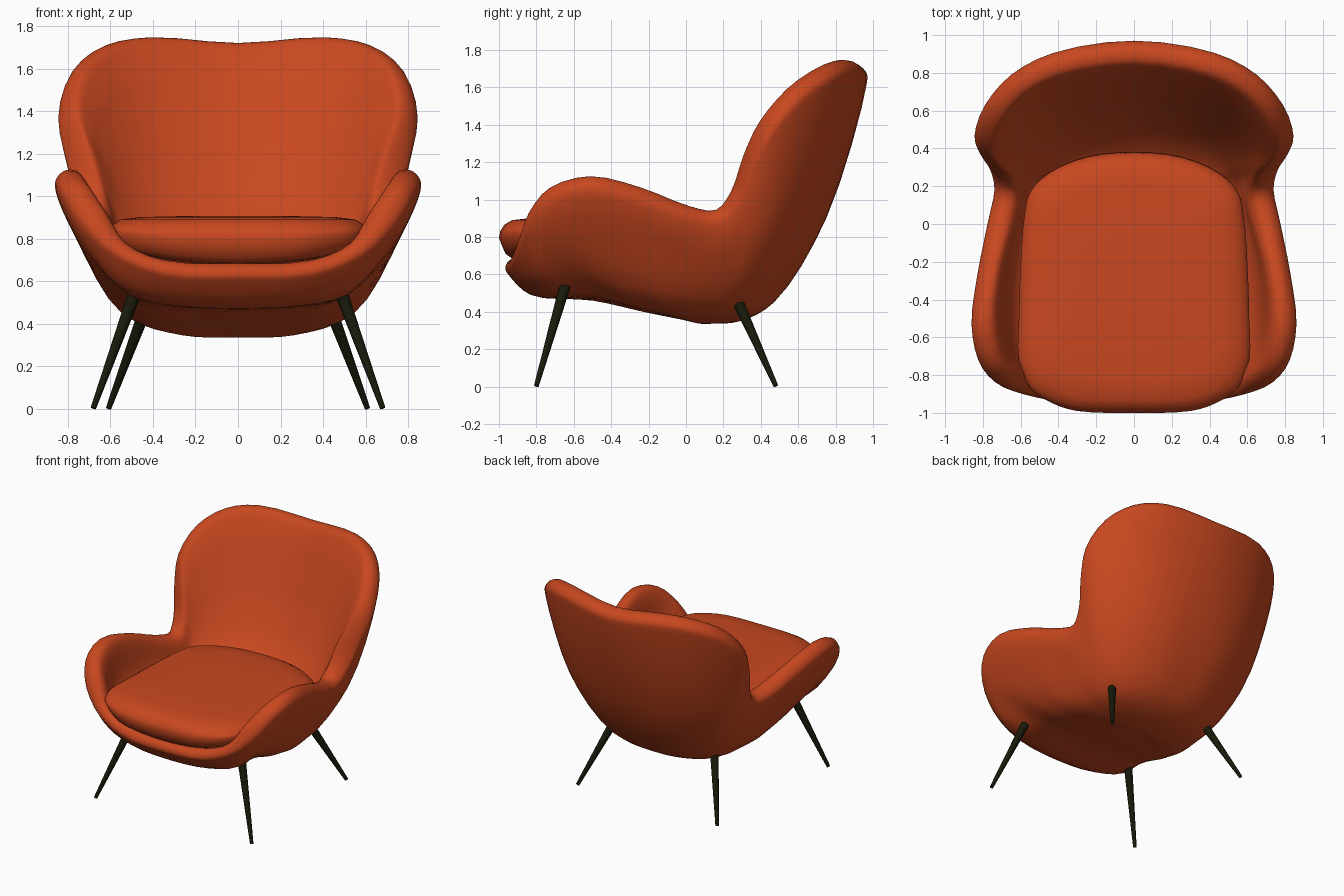
import bpy, bmesh, math
from mathutils import Vector as V

if "Cube" in bpy.data.objects:
    bpy.data.objects.remove(bpy.data.objects["Cube"])


def material(name, rgb):
    m = bpy.data.materials.new(name)
    m.diffuse_color = (*rgb, 1)
    m.use_nodes = True
    m.node_tree.nodes["Principled BSDF"].inputs["Base Color"].default_value = m.diffuse_color
    return m


FABRIC = material("burnt_orange_fabric", (0.58, 0.064, 0.014))
WOOD = material("dark_wood", (0.009, 0.010, 0.003))


def spline(pts, steps, closed=False):
    """Smooth centripetal curve passing through every point."""
    n, out = len(pts), []
    for i in range(n if closed else n - 1):
        if closed:
            a, b, c, d = (pts[(i + k) % n] for k in (-1, 0, 1, 2))
        else:
            b, c = pts[i], pts[i + 1]
            a = pts[i - 1] if i else 2 * b - c
            d = pts[i + 2] if i + 2 < n else 2 * c - b
        k1, k2, k3 = (max((q - p).length, 1e-4) ** 0.5 for p, q in ((a, b), (b, c), (c, d)))
        m1 = ((b - a) / k1 - (c - a) / (k1 + k2) + (c - b) / k2) * k2
        m2 = ((c - b) / k2 - (d - b) / (k2 + k3) + (d - c) / k3) * k2
        for s in range(steps):
            t = s / steps
            out.append(b + m1 * t + (3 * (c - b) - 2 * m1 - m2) * t * t
                       + (2 * (b - c) + m1 + m2) * t ** 3)
    if not closed:
        out.append(pts[-1].copy())
    return out


def mirrored(half):
    """Complete a front-to-back half outline into a closed loop."""
    half = [V(p) for p in half]
    return half + [V((-p.x, *p[1:])) for p in half[-2:0:-1]]


def skin(name, rings, start, end, mat):
    """Join closed rings with quads and close both ends with a fan."""
    bm = bmesh.new()
    rows = [[bm.verts.new(p) for p in r] for r in rings]
    n = len(rows[0])
    for a, b in zip(rows, rows[1:]):
        for i in range(n):
            j = (i + 1) % n
            bm.faces.new((a[i], a[j], b[j], b[i]))
    for row, p in ((rows[0], start), (rows[-1], end)):
        c = bm.verts.new(p)
        for i in range(n):
            bm.faces.new((row[i], row[(i + 1) % n], c))
    bmesh.ops.recalc_face_normals(bm, faces=bm.faces)
    me = bpy.data.meshes.new(name)
    bm.to_mesh(me)
    bm.free()
    ob = bpy.data.objects.new(name, me)
    bpy.context.collection.objects.link(ob)
    me.materials.append(mat)
    for f in me.polygons:
        f.use_smooth = True
    return ob


# Shell guide lines, each from front centre round one side to back centre
RIM = [(0, -.955, .665), (.35, -.935, .68), (.56, -.895, .77), (.69, -.84, .93),
       (.775, -.73, 1.06), (.815, -.52, 1.12), (.785, -.25, 1.06), (.725, .02, .96),
       (.695, .17, .94), (.72, .265, 1.05), (.775, .34, 1.25), (.815, .43, 1.42),
       (.765, .59, 1.60), (.63, .75, 1.705), (.42, .86, 1.742), (0, .925, 1.715)]
BELLY = [(0, -.83, .49), (.32, -.81, .505), (.55, -.78, .57), (.69, -.73, .72),
         (.755, -.62, .80), (.77, -.48, .82), (.75, -.25, .78), (.71, 0, .72),
         (.69, .17, .70), (.68, .27, .72), (.69, .37, .78), (.67, .48, .86),
         (.59, .59, .92), (.45, .68, .92), (.25, .735, .90), (0, .75, .90)]
UNDER = [(0, -.5, .46), (.2, -.48, .465), (.35, -.45, .47), (.46, -.40, .475),
         (.52, -.33, .475), (.54, -.25, .47), (.55, -.13, .455), (.53, 0, .44),
         (.5, .1, .425), (.49, .18, .425), (.46, .26, .43), (.42, .34, .44),
         (.35, .40, .45), (.25, .44, .45), (.13, .465, .45), (0, .47, .45)]
INSIDE = [(0, -.8, .62), (.32, -.78, .63), (.48, -.74, .66), (.56, -.66, .70),
          (.6, -.55, .72), (.61, -.42, .73), (.6, -.2, .74), (.57, 0, .75),
          (.53, .13, .75), (.5, .2, .76), (.45, .25, .78), (.38, .3, .78),
          (.3, .34, .78), (.2, .365, .78), (.1, .38, .78), (0, .385, .78)]
BASE, PAN = V((0, .1, .335)), V((0, -.2, .66))

# Cross-sections run from under the seat, over the rolled rim, to the seat pan
sections = []
for rim, belly, under, inside in zip(*map(mirrored, (RIM, BELLY, UNDER, INSIDE))):
    up = (rim - (belly + inside) / 2).normalized()
    out = belly - inside
    out = (out - up * out.dot(up)).normalized()
    r = 0.05 if rim.z < 0.8 else 0.075
    low = BASE.lerp(under, 0.5)
    bend = 0.12 + 0.35 * min(max(-under.y / 0.5, 0), 1)
    low.z = BASE.z + bend * (under.z - BASE.z)
    roll = [rim + out * (r * s) - up * (r * d)
            for s, d in ((1, 1), (.71, .29), (0, 0), (-.71, .29), (-1, 1))]
    ctrl = [BASE, low, under, belly, *roll, inside, PAN]
    sections.append(spline(ctrl, 4)[1:-1])
rings = [spline(list(ring), 3, True) for ring in zip(*sections)]
skin("seat_shell", rings, BASE, PAN, FABRIC)

# Seat cushion: one outline stacked at several heights with a seam round the middle
CUSHION = [(0, -1, 0), (.3, -.99, 0), (.43, -.95, 0), (.55, -.87, 0), (.61, -.72, 0),
           (.61, -.5, 0), (.60, -.2, 0), (.58, .05, 0), (.55, .17, 0), (.45, .27, 0),
           (.25, .355, 0), (0, .38, 0)]
outline = spline(mirrored(CUSHION), 3, True)
mid = V((0, -.3, 0))
layers = []
for scale, z, lift in ((.70, .675, .04), (.90, .685, .06), (.95, .71, .05), (.975, .75, .04),
                       (1, .795, .04), (.99, .83, .02), (.96, .865, 0), (.90, .89, 0),
                       (.75, .902, 0), (.4, .907, 0)):
    ring = []
    for p in outline:
        q = mid + (p - mid) * scale
        q.z = z + lift * (p.x / .6) ** 2
        ring.append(q)
    layers.append(ring)
skin("seat_cushion", layers, V((0, -.3, .675)), V((0, -.3, .907)), FABRIC)

# Splayed tapered legs
for end, top, foot in (("front", (.485, -.645, .545), (.68, -.80, .004)),
                       ("rear", (.435, .27, .47), (.608, .48, .004))):
    for side, s in (("right", 1), ("left", -1)):
        a, b = V((top[0] * s, *top[1:])), V((foot[0] * s, *foot[1:]))
        bpy.ops.mesh.primitive_cone_add(vertices=12, radius1=.013, radius2=.031,
                                        depth=(a - b).length, location=(a + b) / 2)
        leg = bpy.context.object
        leg.name = f"{end}_{side}_leg"
        leg.rotation_euler = (a - b).to_track_quat('Z', 'Y').to_euler()
        leg.data.materials.append(WOOD)
        bpy.ops.object.shade_smooth_by_angle(angle=math.radians(40))
